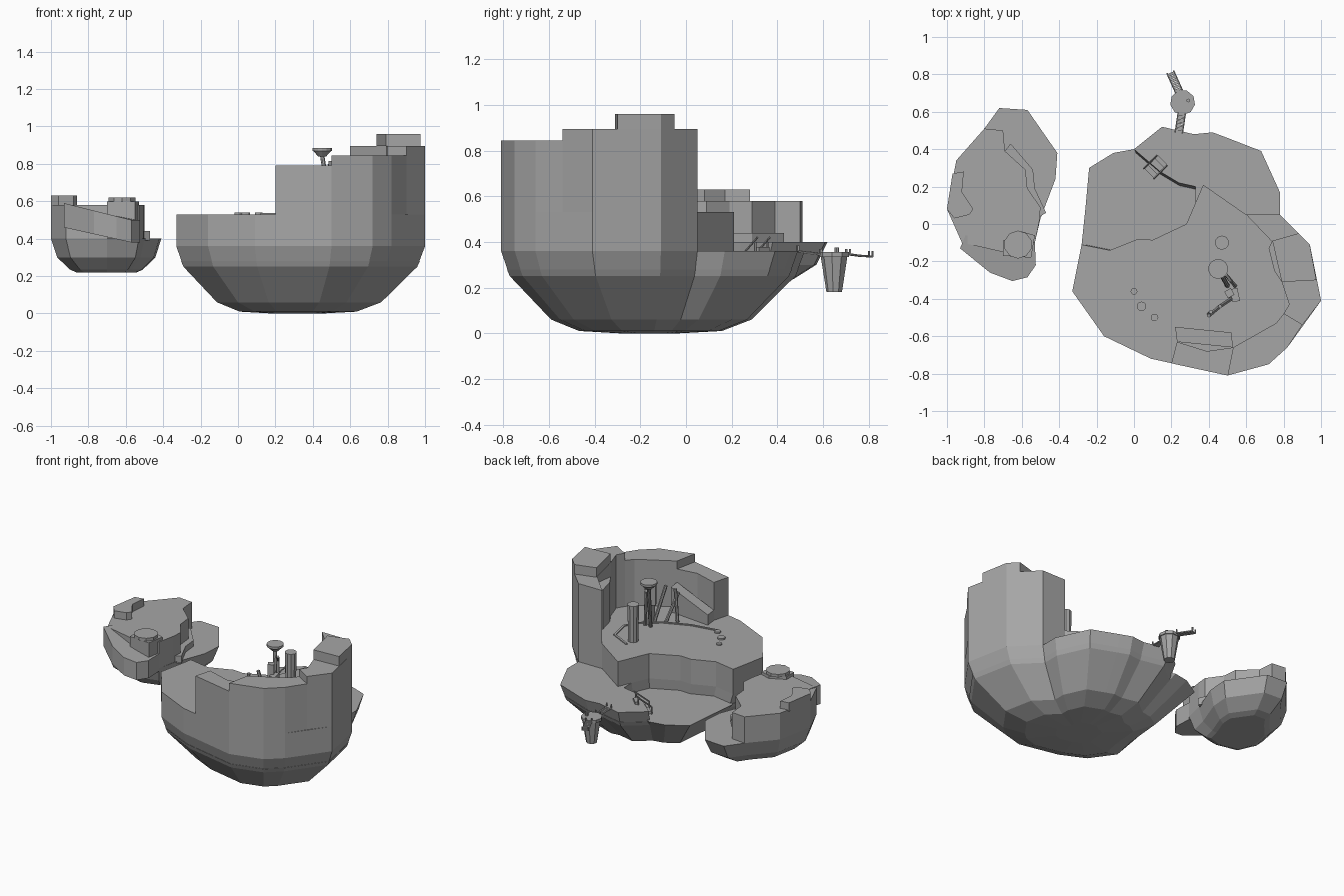
import bpy, bmesh, math
from mathutils import Vector

old = bpy.data.objects.get("Cube")
if old:
    bpy.data.objects.remove(old, do_unlink=True)

stone = bpy.data.materials.new("stone_grey")
stone.use_nodes = True
GREY = (0.38, 0.38, 0.38, 1)
stone.diffuse_color = GREY
stone.node_tree.nodes["Principled BSDF"].inputs["Base Color"].default_value = GREY


def finish(name, bm):
    bmesh.ops.recalc_face_normals(bm, faces=bm.faces)
    mesh = bpy.data.meshes.new(name)
    bm.to_mesh(mesh)
    bm.free()
    mesh.materials.append(stone)
    obj = bpy.data.objects.new(name, mesh)
    bpy.context.collection.objects.link(obj)
    return obj


def loft(name, outline, rings, centre=(0, 0)):
    """Stack scaled copies of an outline; rings are (z, scale)."""
    bm = bmesh.new()
    c = Vector(centre)
    loops = []
    for z, s in rings:
        pts = [c + (Vector(p) - c) * s for p in outline]
        loops.append([bm.verts.new((p.x, p.y, z)) for p in pts])
    n = len(outline)
    for lo, hi in zip(loops, loops[1:]):
        for i in range(n):
            j = (i + 1) % n
            bm.faces.new((lo[i], lo[j], hi[j], hi[i]))
    bm.faces.new(loops[0])
    bm.faces.new(loops[-1])
    return finish(name, bm)


def prism(name, outline, z0, z1):
    return loft(name, outline, [(z0, 1), (z1, 1)])


def rod(name, a, b, r1, r2=None, sides=8):
    """Tapered round bar between two points."""
    a, b = Vector(a), Vector(b)
    bm = bmesh.new()
    bmesh.ops.create_cone(bm, cap_ends=True, segments=sides, radius1=r1,
                          radius2=r1 if r2 is None else r2, depth=(b - a).length)
    turn = (b - a).to_track_quat('Z', 'Y').to_matrix().to_4x4()
    turn.translation = (a + b) / 2
    bmesh.ops.transform(bm, matrix=turn, verts=bm.verts)
    return finish(name, bm)


def box(name, loc, size, angle=0):
    w, d, h = (s / 2 for s in size)
    ca, sa = math.cos(angle), math.sin(angle)
    pts = [(loc[0] + x * ca - y * sa, loc[1] + x * sa + y * ca)
           for x, y in ((-w, -d), (w, -d), (w, d), (-w, d))]
    return prism(name, pts, loc[2] - h, loc[2] + h)


# Main island outline, split into front rim and back rims
C = (0.31, -0.165)
front_rim = [(-.28, -.11), (-.33, -.36), (-.16, -.60), (.09, -.72), (.50, -.81), (.72, -.75),
             (.82, -.66), (1, -.41), (.94, -.11), (.78, .05)]
lip_rim = [(.78, .17), (.68, .39), (.50, .46), (.42, .49), (.32, .48), (.15, .52), (0, .40)]
terrace_rim = [(-.11, .38), (-.24, .30), (-.26, .08)]
divider = [(.60, .05), (.37, .21), (.28, 0), (.10, -.085), (.02, -.08), (-.13, -.14)]

loft("main_island_bowl", front_rim + lip_rim + terrace_rim,
     [(0, .2), (.01, .47), (.06, .66), (.25, .94), (.28, .96)], C)
loft("upper_plateau", front_rim + divider, [(.25, .94), (.36, 1), (.53, 1)], C)
loft("back_lip", [(.78, .05)] + lip_rim + [(.14, .28), (.24, .22), (.33, .2), (.33, 0), (.6, -.1)],
     [(.25, .94), (.36, 1)], C)
loft("low_terrace", [(0, .40)] + terrace_rim + [(-.28, -.11), (.0, -.3), (.35, -.1), (.4, .25), (.2, .3)],
     [(.25, .94), (.29, 1)], C)

# Rock wall around the front and one side, in stepped heights
prism("wall_low", [(.20, -.745), (.50, -.81), (.53, -.66), (.39, -.68), (.23, -.63)], .53, .79)
prism("wall_middle", [(.50, -.81), (.72, -.75), (.82, -.66), (.90, -.54), (.80, -.48),
                      (.76, -.53), (.53, -.66)], .53, .845)
prism("wall_high", [(.90, -.54), (1, -.41), (.94, -.11), (.78, .05), (.60, .05), (.81, -.17),
                    (.79, -.31), (.83, -.43), (.80, -.48)], .53, .895)
prism("wall_peak", [(.79, -.31), (.975, -.30), (.94, -.11), (.88, -.05), (.74, -.09)], .895, .96)
prism("wall_buttress", [(.74, -.09), (.81, -.17), (.79, -.31), (.75, -.25), (.72, -.13)], .53, .80)

# Sloping bench in front of the low wall
ramp = prism("sloping_bench", [(.22, -.55), (.52, -.58), (.53, -.66), (.23, -.63)], .53, .60)
for v in ramp.data.vertices:
    if v.co.z > .55 and v.co.x > .4:
        v.co.z = .70

# Pillar, dish on its stand, and leaning poles on the plateau
rod("tall_pillar", (.47, -.10, .53), (.47, -.10, .78), .033, .038, 10)
rod("dish_post", (.50, -.33, .53), (.45, -.24, .845), .012)
rod("dish_bowl", (.45, -.24, .84), (.45, -.24, .87), .022, .05, 14)
rod("dish_rim", (.45, -.24, .87), (.45, -.24, .885), .053, .053, 14)
rod("dish_arm", (.50, -.28, .80), (.52, -.31, .84), .008)
box("machine_body", (.54, -.38, .64), (.04, .07, .22), .2)
box("machine_top", (.51, -.37, .74), (.04, .04, .15), .5)
for i, (a, b) in enumerate([((.40, -.48, .53), (.41, -.47, .76)),
                            ((.46, -.44, .53), (.40, -.49, .73)),
                            ((.52, -.40, .53), (.46, -.44, .78)),
                            ((.54, -.33, .53), (.49, -.27, .80))]):
    rod(f"leaning_pole_{i + 1}", a, b, .011, sides=6)

# Flat stones and raised path on the plateau
for i, (x, y, r) in enumerate([(.04, -.44, .025), (.11, -.5, .02), (.0, -.36, .018)]):
    rod(f"flat_stone_{i + 1}", (x, y, .53), (x, y, .54), r, sides=12)
path = [(.12, -.52), (.30, -.49), (.47, -.42), (.60, -.32), (.64, -.24), (.61, -.10), (.47, -.03)]
for i, (a, b) in enumerate(zip(path, path[1:])):
    d = Vector(b) - Vector(a)
    box(f"path_edge_{i + 1}", ((a[0] + b[0]) / 2, (a[1] + b[1]) / 2, .532),
        (d.length, .014, .008), math.atan2(d.y, d.x))

# Steps with rails from the terrace up to the lip
for i in range(4):
    t = i * .018
    box(f"step_{i + 1}", (.09 + t, .28 + t, .29 + .012 * i), (.025, .065, .03 + .024 * i), math.pi / 4)
for side in (-1, 1):
    ox, oy = .027 * side, -.027 * side
    rod("step_rail", (.08 + ox, .27 + oy, .34), (.15 + ox, .34 + oy, .42), .005, sides=6)
    for t in (0, .06):
        rod("step_rail_post", (.08 + ox + t, .27 + oy + t, .29), (.08 + ox + t, .27 + oy + t, .34 + t), .005, sides=6)

# Hanging pod with plank bridges
rod("pod_body", (.26, .65, .18), (.26, .65, .335), .035, .06, 9)
rod("pod_rim", (.26, .65, .335), (.26, .65, .355), .067, .067, 9)
rod("pod_knob", (.29, .66, .355), (.29, .66, .375), .01)


def bridge(name, start, end, planks):
    a, b = Vector(start), Vector(end)
    ang = math.atan2(b.y - a.y, b.x - a.x)
    side = Vector((-math.sin(ang), math.cos(ang), 0)) * .019
    for i in range(planks):
        p = a.lerp(b, (i + .5) / planks)
        box(f"{name}_plank_{i + 1}", p, ((b - a).length / planks * .8, .038, .009), ang)
    for s in (-1, 1):
        rod(f"{name}_rope", a + side * s, b + side * s, .004, sides=5)
        for p in (a, b):
            rod(f"{name}_post", p + side * s, p + side * s + Vector((0, 0, .025)), .005, sides=5)


bridge("near_bridge", (.24, .49, .36), (.255, .59, .345), 7)
bridge("far_bridge", (.24, .71, .345), (.195, .81, .335), 6)

# Small island: bowl, upper terrace and stepped rocks
S = (-.70, .17)
back = [(-.95, .34), (-.80, .51)]
loft("small_island_bowl", [(-1, .08)] + back +
     [(-.72, .62), (-.57, .61), (-.41, .38), (-.42, .24), (-.50, .03), (-.53, -.10), (-.70, -.15), (-.92, -.10)],
     [(.22, .55), (.235, .66), (.30, .89), (.40, 1)], S)
prism("small_island_terrace", [(-1, .08)] + back +
      [(-.70, .50), (-.69, .39), (-.58, .29), (-.57, .19), (-.50, .09), (-.505, .02),
       (-.53, -.10), (-.70, -.15), (-.92, -.10)], .40, .58)
prism("small_terrace_step", [(-.69, .39), (-.66, .43), (-.54, .29), (-.53, .19), (-.47, .06), (-.52, .03)], .39, .44)
prism("small_rock_block", [(-1, .08), (-.97, .27), (-.91, .28), (-.92, .17), (-.86, .08), (-.88, .05), (-.96, .03)], .57, .63)
prism("small_rock_platform", [(-.70, -.17), (-.55, -.18), (-.53, -.06), (-.60, -.04), (-.70, -.09)], .40, .60)
rod("small_round_stone", (-.62, -.11, .60), (-.62, -.11, .62), .075, .075, 10)

# Curved ramp hanging on the front of the small island
slope = prism("curved_ramp", [(-.93, -.13), (-.77, -.26), (-.65, -.305), (-.57, -.285), (-.525, -.22),
                              (-.53, -.10), (-.70, -.12), (-.90, -.06)], 0, 1)
for v in slope.data.vertices:
    t = min(max((v.co.x + .93) / .36, 0), 1)
    v.co.z = (.59 - .09 * t) if v.co.z > .5 else (.46 - .08 * t)
